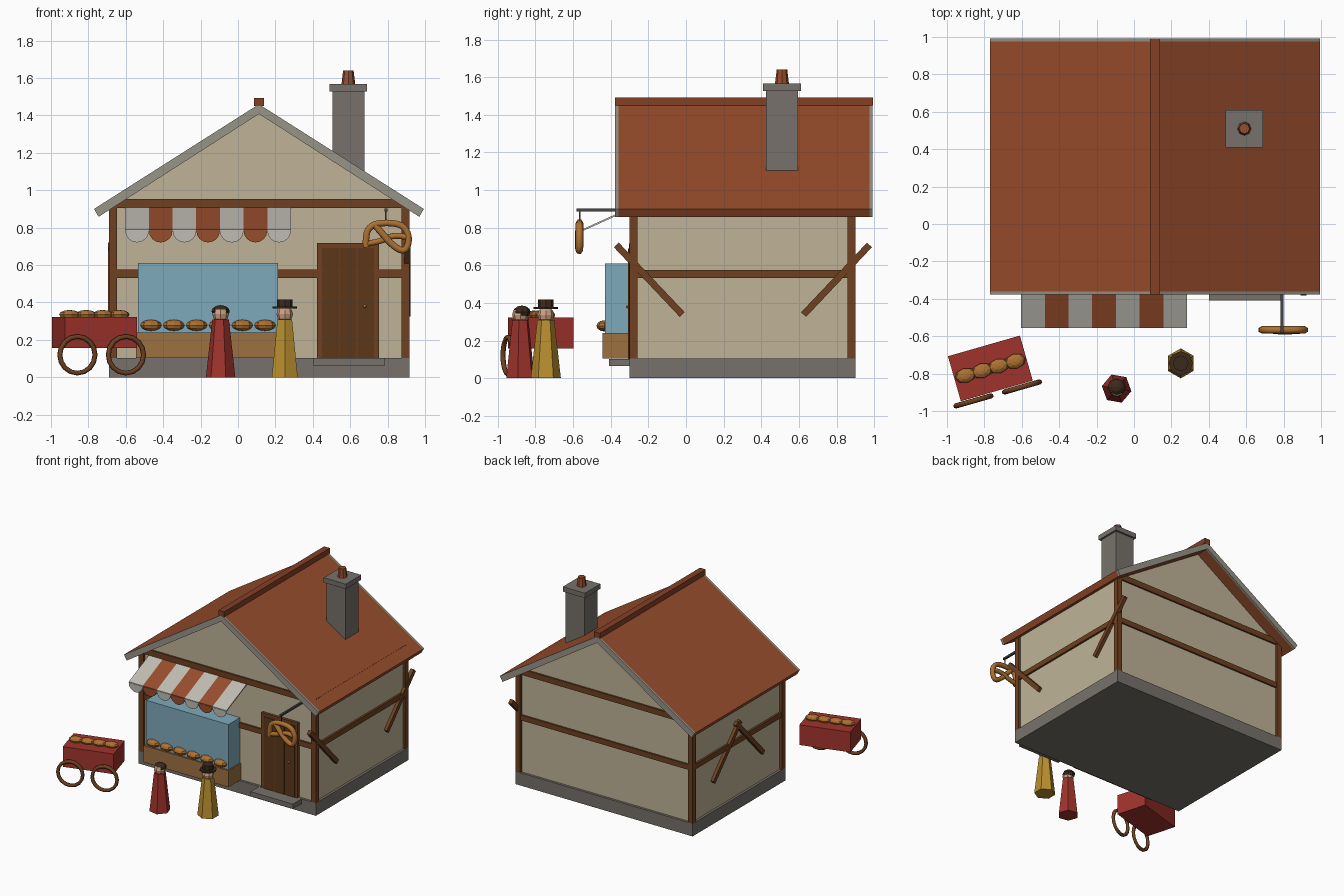
import bpy, bmesh
from math import sin, cos, pi, radians, hypot
from mathutils import Matrix, Vector

if "Cube" in bpy.data.objects:
    bpy.data.objects.remove(bpy.data.objects["Cube"])

MATS = {}
def mat(rgb):
    if rgb not in MATS:
        m = bpy.data.materials.new("colour_%d_%d_%d" % rgb)
        m.diffuse_color = [(c / 255) ** 2.2 for c in rgb] + [1]
        m.use_nodes = True
        m.node_tree.nodes["Principled BSDF"].inputs["Base Color"].default_value = m.diffuse_color
        MATS[rgb] = m
    return MATS[rgb]

CREAM, TIMBER, STONE = (190, 178, 150), (110, 67, 38), (118, 113, 106)
ROOF, WHITE, TRIM = (150, 78, 48), (190, 187, 178), (150, 146, 134)
DOOR, DARK, GLASS = (92, 58, 32), (62, 46, 34), (126, 168, 186)
WOOD, BREAD, RED = (156, 113, 66), (172, 112, 52), (158, 54, 48)
GOLD, SKIN, IRON = (184, 142, 50), (205, 160, 130), (72, 70, 70)

def finish(name, bm, rgb, mw=None):
    bmesh.ops.recalc_face_normals(bm, faces=bm.faces)
    me = bpy.data.meshes.new(name)
    bm.to_mesh(me)
    bm.free()
    ob = bpy.data.objects.new(name, me)
    bpy.context.collection.objects.link(ob)
    me.materials.append(mat(rgb))
    if mw:
        ob.matrix_world = mw
    return ob

def prism(name, pts, axis, a, b, rgb, mw=None):
    """Extrude a 2D profile along an axis from a to b."""
    def place(p, d):
        return {'x': (d, *p), 'y': (p[0], d, p[1]), 'z': (*p, d)}[axis]
    bm = bmesh.new()
    v0 = [bm.verts.new(place(p, a)) for p in pts]
    v1 = [bm.verts.new(place(p, b)) for p in pts]
    bm.faces.new(v0)
    bm.faces.new(v1)
    n = len(pts)
    for i in range(n):
        j = (i + 1) % n
        bm.faces.new((v0[i], v0[j], v1[j], v1[i]))
    return finish(name, bm, rgb, mw)

def box(name, x0, x1, y0, y1, z0, z1, rgb, mw=None):
    return prism(name, [(x0, y0), (x1, y0), (x1, y1), (x0, y1)], 'z', z0, z1, rgb, mw)

def cone(name, loc, r1, r2, h, n, rgb, turn=0):
    bm = bmesh.new()
    bmesh.ops.create_cone(bm, cap_ends=True, segments=n, radius1=r1, radius2=r2, depth=h)
    mw = Matrix.Translation((loc[0], loc[1], loc[2] + h / 2)) @ Matrix.Rotation(turn, 4, 'Z')
    return finish(name, bm, rgb, mw)

def blob(name, loc, size, rgb, mw=Matrix(), u=8, v=6):
    bm = bmesh.new()
    bmesh.ops.create_uvsphere(bm, u_segments=u, v_segments=v, radius=1)
    return finish(name, bm, rgb, mw @ Matrix.Translation(loc) @ Matrix.Diagonal((*size, 1)))

def tube(name, pts, r, rgb, cyclic=False, mw=Matrix()):
    cu = bpy.data.curves.new(name, 'CURVE')
    cu.dimensions = '3D'
    cu.bevel_depth, cu.bevel_resolution, cu.resolution_u = r, 1, 4
    cu.use_fill_caps = True
    sp = cu.splines.new('POLY' if cyclic else 'NURBS')
    sp.points.add(len(pts) - 1)
    for p, q in zip(sp.points, pts):
        p.co = (*q, 1)
    sp.use_cyclic_u = cyclic
    if not cyclic:
        sp.use_endpoint_u, sp.order_u = True, 3
    cu.materials.append(mat(rgb))
    ob = bpy.data.objects.new(name, cu)
    bpy.context.collection.objects.link(ob)
    ob.matrix_world = mw

# Plinth and walls with gables
CX, X0, X1, Y0, Y1 = 0.112, -0.69, 0.916, -0.30, 0.90
box("plinth", X0, X1, Y0, Y1, 0, 0.104, STONE)
prism("walls", [(X0 + .02, .1), (X1 - .02, .1), (X1 - .02, .92), (CX, 1.425), (X0 + .02, .92)],
      'y', Y0 + .02, Y1 - .02, CREAM)

# Timber frame
W = 0.043
for x in (X0, X1 - W):
    for y in (Y0, Y1 - W):
        box("corner_post", x, x + W, y, y + W, .1, .95, TIMBER)
for z0, z1 in ((.532, .575), (.906, .953)):
    for y in (Y0 + .006, Y1 - .031):
        box("cross_beam", X0 + .01, X1 - .01, y, y + .025, z0, z1, TIMBER)
    for x in (X0 + .004, X1 - .029):
        box("side_beam", x, x + .025, Y0 + .01, Y1 - .01, z0, z1, TIMBER)

# Diagonal braces: splayed on the right wall, crossed on the left
def brace(x, ya, za, yb, zb):
    d = hypot(yb - ya, zb - za)
    ny, nz = -(zb - za) / d * .018, (yb - ya) / d * .018
    prism("brace", [(ya + ny, za + nz), (yb + ny, zb + nz), (yb - ny, zb - nz), (ya - ny, za - nz)],
          'x', x, x + .03, TIMBER)
for low, out in ((-.02, -1), (.625, 1)):
    brace(X1 - .025, low, .338, low + out * .35, .708)
    brace(X0 - .005, low, .338, low - out * .35, .708)

# Roof slabs, pale verge boards and ridge cap
for s, side in ((-1, "left"), (1, "right")):
    prof = [(CX, 1.46), (CX + s * .882, .9), (CX + s * .857, .858), (CX, 1.408)]
    prism(side + "_roof", prof, 'y', -.36, .975, ROOF)
    for y in (-.377, .975):
        prism(side + "_verge", prof, 'y', y, y + .017, TRIM)
box("ridge_cap", CX - .026, CX + .026, -.378, .993, 1.45, 1.493, (130, 66, 42))

# Chimney
box("chimney", .505, .675, .425, .595, 1.05, 1.53, STONE)
box("chimney_cap", .49, .69, .41, .61, 1.527, 1.567, STONE)
cone("chimney_pot", (.59, .51, 1.565), .037, .028, .075, 8, ROOF)

# Door and step
box("door_frame", .422, .753, -.302, -.26, .1, .717, TIMBER)
for i in range(3):
    x = .45 + i * .094
    box("door_plank", x, x + .09, -.307, -.27, .1, .69, DOOR)
blob("door_knob", (.678, -.31, .38), (.009, .009, .009), GOLD)
box("door_step", .40, .785, -.41, -.29, .064, .103, STONE)

# Shop window, counter and loaves
box("shop_window", -.534, .214, -.43, -.28, .23, .61, GLASS)
box("counter", -.545, .224, -.443, -.28, .104, .24, WOOD)
for i in range(6):
    blob("counter_loaf", (-.465 + i * .122, -.432, .278), (.057, .044, .03), BREAD)

# Striped awning with scalloped valance
w = .886 / 7
for i in range(7):
    x, c = -.603 + i * w, (WHITE, ROOF)[i % 2]
    prism("awning_stripe", [(-.28, .914), (-.553, .79), (-.553, .78), (-.28, .904)], 'x', x, x + w, c)
    arc = [(x + w / 2 + cos(t) * w / 2, .784 + sin(t) * w / 2)
           for t in (pi + k * pi / 8 for k in range(9))]
    prism("awning_scallop", arc, 'y', -.555, -.547, c)

# Hanging pretzel sign
box("sign_bracket", .782, .798, -.582, -.28, .887, .903, IRON)
box("sign_hanger", .787, .793, -.568, -.562, .82, .89, IRON)
SIGN = Matrix.Translation((.795, -.566, .755))
tube("pretzel_loop", [(-.11, 0, -.06), (-.115, 0, .01), (-.08, 0, .062), (0, 0, .073), (.09, 0, .06),
     (.125, 0, -.01), (.10, 0, -.09), (.03, -.005, -.05), (-.02, -.005, .01), (-.06, 0, .055)],
     .02, BREAD, mw=SIGN)
tube("pretzel_strand", [(-.105, 0, -.04), (-.03, .004, -.03), (.04, .004, .01), (.105, 0, -.005)],
     .018, BREAD, mw=SIGN)

# Bread cart, turned slightly
CART = Matrix.Translation((-.768, -.772, 0)) @ Matrix.Rotation(radians(16), 4, 'Z')
box("cart_body", -.2, .2, -.125, .125, .157, .322, RED, CART)
for wx in (-.135, .135):
    tube("cart_wheel", [(wx + cos(t) * .098, -.142, .12 + sin(t) * .098)
         for t in (k * pi / 8 for k in range(16))], .014, TIMBER, True, CART)
for i in range(4):
    blob("cart_loaf", (-.138 + i * .092, 0, .335), (.058, .04, .025), BREAD, CART)

# Townsfolk
def person(x, y, robe, turn):
    cone("robe", (x, y, 0), .08, .045, .31, 6, robe, turn)
    blob("head", (x, y, .337), (.044, .044, .044), SKIN)
person(-.093, -.88, RED, radians(20))
blob("hair", (-.093, -.872, .352), (.049, .046, .034), DARK)
person(.25, -.745, GOLD, 0)
cone("hat_brim", (.25, -.745, .368), .065, .065, .01, 8, DARK)
cone("hat_crown", (.25, -.745, .375), .042, .042, .042, 8, DARK)
